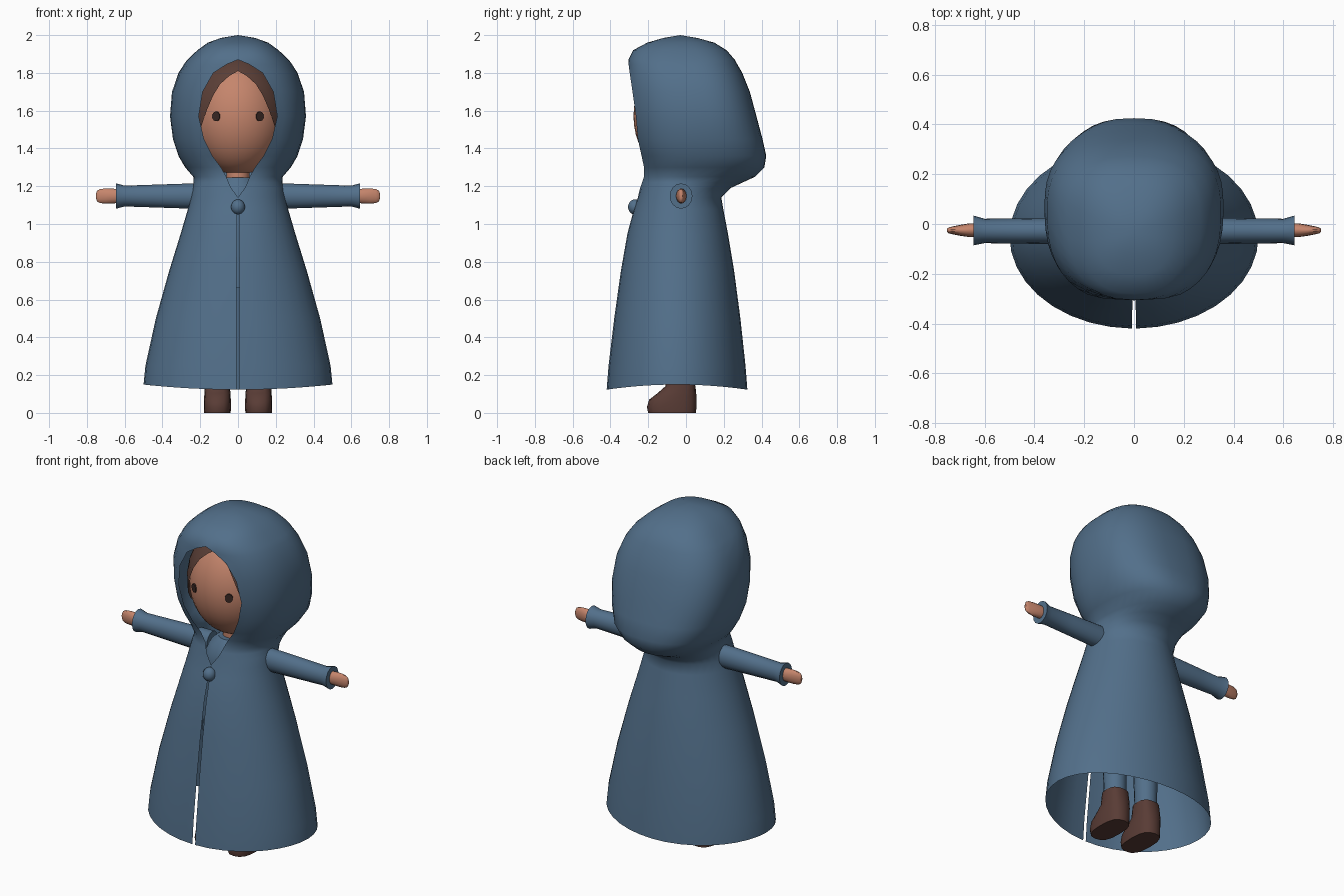
import bpy, bmesh, math
from mathutils import Matrix, Vector

if "Cube" in bpy.data.objects:
    bpy.data.objects.remove(bpy.data.objects["Cube"])


def material(name, rgb):
    m = bpy.data.materials.new(name)
    m.diffuse_color = (*rgb, 1)
    m.use_nodes = True
    m.node_tree.nodes["Principled BSDF"].inputs["Base Color"].default_value = m.diffuse_color
    return m


BLUE = material("blue cloth", (0.085, 0.16, 0.255))
SKIN = material("skin", (0.56, 0.235, 0.15))
BROWN = material("brown hair", (0.105, 0.05, 0.038))
LEATHER = material("boot leather", (0.10, 0.045, 0.036))
DARK = material("dark eye", (0.04, 0.02, 0.017))


def finish(bm, name, mat, angle=45):
    bmesh.ops.remove_doubles(bm, verts=bm.verts, dist=1e-4)
    bmesh.ops.recalc_face_normals(bm, faces=bm.faces)
    me = bpy.data.meshes.new(name)
    bm.to_mesh(me)
    bm.free()
    me.materials.append(mat)
    ob = bpy.data.objects.new(name, me)
    bpy.context.collection.objects.link(ob)
    bpy.ops.object.select_all(action='DESELECT')
    ob.select_set(True)
    bpy.context.view_layer.objects.active = ob
    bpy.ops.object.shade_smooth_by_angle(angle=math.radians(angle))
    return ob


def power(v, e):
    return math.copysign(abs(v) ** e, v)


def loft(name, rings, mat, n=28, e=lambda z: 1.0, caps=False, hem=0.0,
         place=lambda p: p, angle=45):
    """Skin rings (z, half width, half front gap, gap-edge y, centre y, back y)."""
    bm = bmesh.new()
    rows = []
    for i, (z, w, gap, yo, yc, yb) in enumerate(rings):
        ex = e(z)
        a0 = math.asin((gap / w) ** (1 / ex)) if gap else 0.0
        front = (yc - yo) / math.cos(a0) ** ex
        row = []
        for k in range(n + 1):
            a = a0 + (2 * math.pi - 2 * a0) * k / n
            c = math.cos(a)
            y = yc - power(c, ex) * (front if c > 0 else yb - yc)
            dz = hem * c * c if i == 0 else 0
            row.append(bm.verts.new(place((w * power(math.sin(a), ex), y, z - dz))))
        rows.append(row)
    for r, s in zip(rows, rows[1:]):
        for k in range(n):
            bm.faces.new((r[k], r[k + 1], s[k + 1], s[k]))
    if caps:
        bm.faces.new(rows[0][:-1])
        bm.faces.new(rows[-1][:-1])
    return finish(bm, name, mat, angle)


def tube(name, rings, mat, **kw):
    """Closed loft from rings (z, half width, front y, back y)."""
    return loft(name, [(z, w, 0, a, (a + b) / 2, b) for z, w, a, b in rings],
                mat, caps=True, **kw)


def ellipsoid(name, centre, radii, mat, u=32, v=20):
    bm = bmesh.new()
    bmesh.ops.create_uvsphere(bm, u_segments=u, v_segments=v, radius=1,
                              matrix=Matrix.Translation(centre) @ Matrix.Diagonal((*radii, 1)))
    return finish(bm, name, mat)


# Hooded cloak: front slit, V neck and face opening are the gap in each ring
loft("hooded_cloak", [
    (.15, .50, .009, -.42, -.05, .325),
    (.25, .49, .009, -.41, -.05, .315),
    (.50, .435, .008, -.38, -.05, .288),
    (.75, .365, .007, -.345, -.05, .255),
    (.95, .303, .006, -.31, -.05, .222),
    (1.08, .265, .004, -.275, -.05, .197),
    (1.14, .25, 0, -.255, -.05, .187),
    (1.19, .24, .035, -.243, -.04, .235),
    (1.22, .235, .05, -.232, -.02, .30),
    (1.25, .237, .062, -.222, .01, .365),
    (1.30, .28, .09, -.222, .05, .415),
    (1.36, .315, .135, -.235, .07, .425),
    (1.45, .345, .18, -.255, .07, .405),
    (1.57, .36, .208, -.265, .07, .373),
    (1.70, .35, .187, -.283, .05, .338),
    (1.80, .315, .13, -.298, .03, .298),
    (1.845, .287, .06, -.304, .02, .272),
    (1.87, .268, 0, -.305, .02, .258),
    (1.92, .215, 0, -.280, 0, .215),
    (1.96, .16, 0, -.205, -.02, .15),
    (1.985, .09, 0, -.12, -.03, .06),
    (2.0, .00002, 0, -.03002, -.03, -.02998)],
    BLUE, n=36, hem=.027, angle=60,
    e=lambda z: 1 - .2 * min(max((z - 1.2) / .15, 0), 1))

ellipsoid("cloak_clasp", (0, -.27, 1.09), (.037, .037, .04), BLUE, 16, 10)

# Head and neck
HC, HR = Vector((0, -.03, 1.57)), Vector((.25, .248, .31))
ellipsoid("head", HC, HR, SKIN)
tube("neck", [(1.18, .062, -.10, .02), (1.36, .06, -.10, .02)], SKIN, n=16)

# Hair: larger egg with a parted front
hair = []
for z, gap in [(1.38, .22), (1.44, .215), (1.5, .2), (1.6, .166), (1.68, .132),
               (1.74, .095), (1.785, .045), (1.81, 0), (1.85, 0), (1.885, 0), (1.8999, 0)]:
    k = math.sqrt(1 - ((z - 1.57) / .33) ** 2)
    w = .27 * k
    hair.append((z, w, gap, -.02 - .265 * k * math.sqrt(1 - (gap / w) ** 2), -.02, -.02 + .265 * k))
loft("hair", hair, BROWN, n=32, angle=60)

# Body under the cloak
tube("torso", [(.66, .19, -.18, .12), (.95, .18, -.18, .12), (1.12, .17, -.19, .12),
               (1.2, .13, -.17, .1), (1.245, .08, -.13, .05)], BLUE, n=24)

for s, side in ((-1, "left"), (1, "right")):
    # Eyes: thin discs lying on the face
    x, z = .115 * s, 1.57
    y = HC.y - HR.y * math.sqrt(1 - (x / HR.x) ** 2)
    nrm = Vector((x / HR.x ** 2, (y - HC.y) / HR.y ** 2, 0)).normalized()
    bm = bmesh.new()
    bmesh.ops.create_cone(bm, cap_ends=True, segments=10, radius1=1, radius2=1, depth=1,
                          matrix=Matrix.Translation(Vector((x, y, z)) + nrm * .001)
                          @ nrm.to_track_quat('Z', 'Y').to_matrix().to_4x4()
                          @ Matrix.Diagonal((.023, .026, .008, 1)))
    finish(bm, side + "_eye", DARK, 30)

    # Sleeves and hands: lofts laid along x
    def sideways(p, s=s):
        return (s * p[2], p[1], 1.148 + p[0])

    tube(side + "_sleeve", [(.15, .068, -.083, .027), (.3, .065, -.081, .025),
                            (.45, .06, -.079, .023), (.6, .055, -.077, .021),
                            (.645, .067, -.086, .034)], BLUE, n=16, place=sideways)
    tube(side + "_hand", [(.62, .036, -.053, .003), (.66, .04, -.053, .003),
                          (.70, .041, -.047, -.004), (.73, .038, -.041, -.01),
                          (.745, .03, -.037, -.014), (.751, .016, -.032, -.019)],
         SKIN, n=14, place=sideways)

    # Legs and boots
    def shifted(p, s=s):
        return (p[0] + .109 * s, p[1], p[2])

    tube(side + "_leg", [(.12, .058, -.09, .03), (.4, .066, -.1, .035),
                         (.7, .08, -.12, .05)], BLUE, n=16, place=shifted)
    tube(side + "_boot", [(0, .07, -.2, .052), (.03, .072, -.207, .056),
                          (.07, .071, -.195, .056), (.105, .069, -.15, .054),
                          (.14, .066, -.11, .05), (.21, .064, -.098, .038)],
         LEATHER, n=16, e=lambda z: .75, place=shifted)
